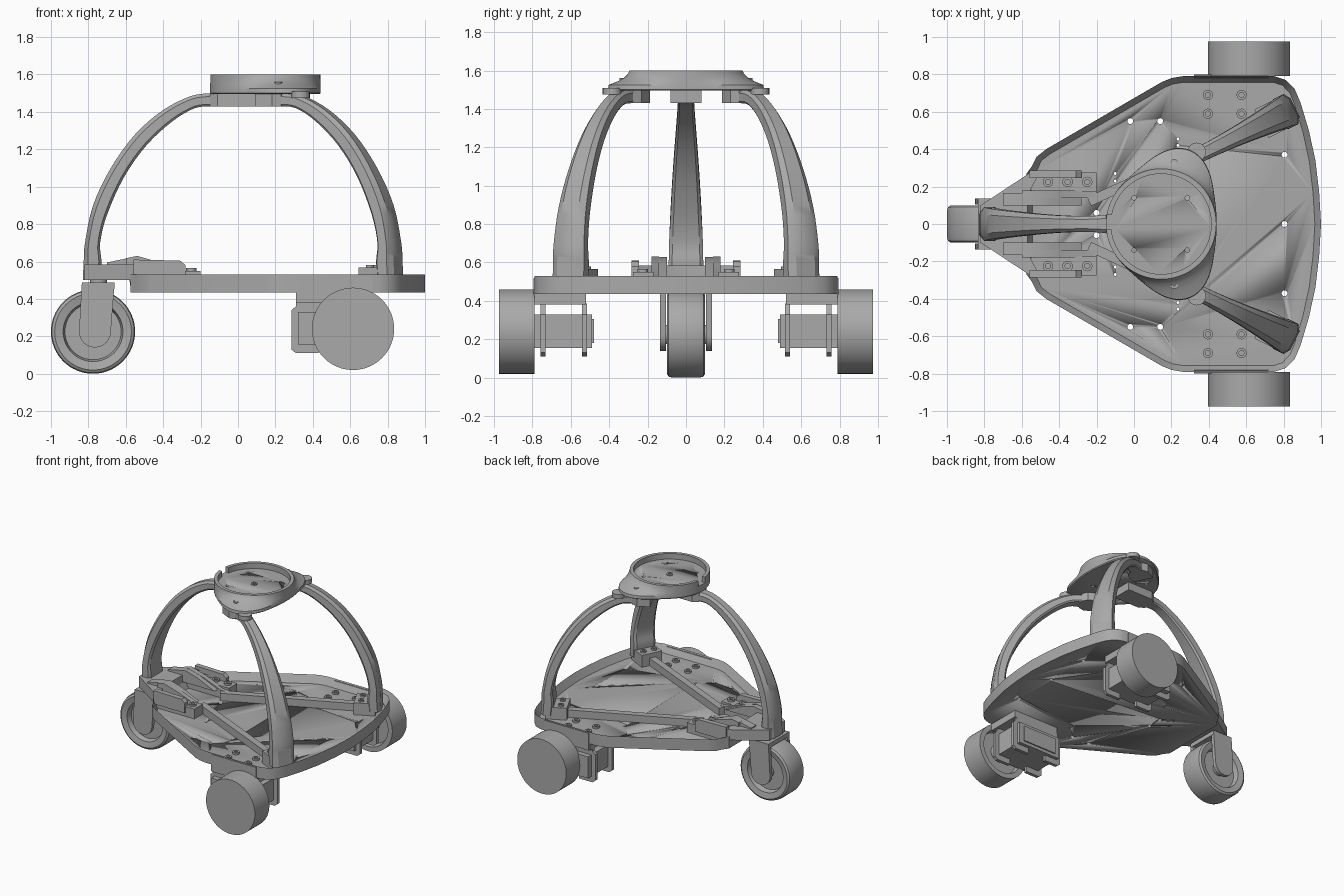
import bpy, bmesh, math
from mathutils import Vector

if "Cube" in bpy.data.objects:
    bpy.data.objects.remove(bpy.data.objects["Cube"])

GREY = (0.4, 0.4, 0.4, 1)
mat = bpy.data.materials.new("plain grey")
mat.use_nodes = True
mat.diffuse_color = GREY
mat.node_tree.nodes["Principled BSDF"].inputs["Base Color"].default_value = GREY


def activate(obj):
    bpy.ops.object.select_all(action='DESELECT')
    obj.select_set(True)
    bpy.context.view_layer.objects.active = obj


def finish(bm, name):
    bmesh.ops.recalc_face_normals(bm, faces=bm.faces[:])
    mesh = bpy.data.meshes.new(name)
    bm.to_mesh(mesh)
    bm.free()
    mesh.materials.append(mat)
    obj = bpy.data.objects.new(name, mesh)
    bpy.context.collection.objects.link(obj)
    activate(obj)
    bpy.ops.object.shade_smooth_by_angle(angle=math.radians(32))
    return obj


def add_loft(bm, rings):
    """Skin a stack of equal rings and cap both ends."""
    loops = [[bm.verts.new(p) for p in ring] for ring in rings]
    n = len(loops[0])
    for a, b in zip(loops, loops[1:]):
        for i in range(n):
            j = (i + 1) % n
            bm.faces.new((a[i], a[j], b[j], b[i]))
    bm.faces.new(loops[0])
    bm.faces.new(loops[-1])


def loft(name, rings):
    bm = bmesh.new()
    add_loft(bm, rings)
    return finish(bm, name)


def prism_rings(pts, lo, hi, axis='z'):
    if axis == 'z':
        return [[(x, y, h) for x, y in pts] for h in (lo, hi)]
    return [[(x, h, z) for x, z in pts] for h in (lo, hi)]


def prism(name, pts, lo, hi, axis='z'):
    return loft(name, prism_rings(pts, lo, hi, axis))


def box(name, x, y, z):
    return prism(name, [(x[0], y[0]), (x[1], y[0]), (x[1], y[1]), (x[0], y[1])], *z)


def circle(cx, cy, r, n=48):
    return [(cx + r * math.cos(2 * math.pi * i / n), cy + r * math.sin(2 * math.pi * i / n))
            for i in range(n)]


def wheel(name, cx, cz, profile):
    """Turn a (radius, y) profile about an axle along y."""
    return loft(name, [[(x, y, z) for x, z in circle(cx, cz, r, 64)] for r, y in profile])


def bolt(name, x, y, lo, hi, r=0.025):
    """Round bolt head with a socket."""
    levels = ((r, lo), (r, hi), (r * .5, hi), (r * .5, hi - .012))
    return loft(name, [[(px, py, z) for px, py in circle(x, y, k, 16)] for k, z in levels])


def cut(obj, stacks):
    """Subtract a set of lofted solids."""
    bm = bmesh.new()
    for rings in stacks:
        add_loft(bm, rings)
    cutter = finish(bm, "cutter")
    cutter.hide_render = True
    mod = obj.modifiers.new("cut", 'BOOLEAN')
    mod.operation, mod.object, mod.solver = 'DIFFERENCE', cutter, 'EXACT'
    activate(obj)
    bpy.ops.object.modifier_apply(modifier=mod.name)
    bpy.data.objects.remove(cutter)


# Base plate: rimmed tray with a bowed right edge
half = [(1.0, 0), (.99, .17), (.97, .34), (.935, .5), (.89, .65), (.86, .72), (.81, .77), (.75, .79),
        (.26, .79), (.2, .78), (.15, .76), (-.47, .4), (-.52, .36), (-.545, .31), (-.575, .27)]
outline = half + [(x, -y) for x, y in reversed(half[1:])]
bm = bmesh.new()
add_loft(bm, prism_rings(outline, .435, .53))
bmesh.ops.recalc_face_normals(bm, faces=bm.faces[:])
top = max(bm.faces, key=lambda f: f.calc_center_median().z)
bmesh.ops.inset_region(bm, faces=[top], thickness=.033)
for v in top.verts:
    v.co.z = .47
plate = finish(bm, "base_plate")
holes = [(.805, 0)]
for s in (1, -1):
    holes += [(.805, .37 * s), (-.02, .55 * s), (.14, .55 * s), (-.2, .06 * s)]
cut(plate, [prism_rings(circle(x, y, .016, 12), .4, .6) for x, y in holes])
small = [(x, y * s) for x, y in ((.235, .455), (.235, .42), (-.1, .27), (-.1, .23)) for s in (1, -1)]
cut(plate, [prism_rings(circle(x, y, .008, 8), .4, .6) for x, y in small])

# Arched legs: outer edge, inner edge and half width along the arch
STATIONS = [(0, .50, .09, .50, .09), (.005, .6, .1, .6, .09), (.012, .7, .093, .7, .088),
            (.055, .9, .13, .85, .08), (.15, 1.1, .22, 1.05, .068), (.28, 1.28, .34, 1.22, .055),
            (.43, 1.41, .48, 1.35, .045), (.58, 1.485, .6, 1.42, .042), (.69, 1.5, .69, 1.43, .05)]
SECTION = [(0, -.6), (0, .6), (.25, 1), (.85, 1), (1, .8), (1, -.8), (.85, -1), (.25, -1)]


def smooth_path(keys, steps=4):
    """Catmull-Rom through the stations."""
    out = []
    for i in range(len(keys) - 1):
        p0, p1, p2, p3 = (Vector(keys[max(0, min(k, len(keys) - 1))]) for k in range(i - 1, i + 3))
        for t in (j / steps for j in range(steps)):
            out.append(.5 * (2 * p1 + (p2 - p0) * t + (2 * p0 - 5 * p1 + 4 * p2 - p3) * t * t
                             + (3 * p1 - p0 - 3 * p2 + p3) * t ** 3))
    return out + [Vector(keys[-1])]


def leg(prefix, origin, inward, tip):
    ix, iy = inward

    def at(e, v):
        return origin[0] + ix * e - iy * v, origin[1] + iy * e + ix * v

    rings = []
    for eo, zo, ei, zi, w in smooth_path(STATIONS):
        rings.append([(*at(eo + (ei - eo) * u, v * w), zo + (zi - zo) * u) for u, v in SECTION])
    loft(prefix + "_leg", rings)
    prism(prefix + "_leg_tip", [at(.68, -.05), at(.72, -.08), at(tip, -.08), at(tip, .08),
                                at(.72, .08), at(.68, .05)], 1.43, 1.502)
    return at


leg("caster", (-.83, 0), (1, 0), .95)
for s, side in ((1, "back"), (-1, "front")):
    at = leg(side, (.86, .625 * s), (-.894, -.447 * s), .82)
    # Foot block, its bolts, and the rib running to the caster mount
    prism(side + "_foot", [at(.04, -.085), at(.2, -.085), at(.2, .085), at(.04, .085)], .46, .567)
    for v in (-.045, .045):
        bolt(side + "_foot_bolt", *at(.15, v), .56, .58, .022)
    a, b = Vector((-.24, .12 * s)), Vector((.72, .56 * s))
    n = (b - a).orthogonal().normalized() * .026
    prism(side + "_rib", [a + n, b + n, b - n, a - n], .46, .53)

# Top cup: round tray that swells into two side ears
CX = .145


def cup_ring(r, z, bump):
    ring = []
    for i in range(96):
        t = 2 * math.pi * i / 96
        off = abs((t + math.pi) % (2 * math.pi) - math.pi) - math.radians(69)
        k = r + .13 * bump * math.exp(-(off / math.radians(33)) ** 2)
        ring.append((CX + k * math.cos(t), k * math.sin(t), z))
    return ring


cup = loft("top_cup", [cup_ring(*p) for p in (
    (.29, 1.495, .94), (.295, 1.502, 1), (.295, 1.525, .97), (.295, 1.545, .55), (.295, 1.565, .25),
    (.295, 1.585, .07), (.295, 1.6, 0), (.268, 1.6, 0), (.268, 1.555, 0))])
notch = [(-.2, -.03), (-.1, -.03), (-.1, .05), (-.2, .05)]
cut(cup, [prism_rings(notch, 1.555, 1.7)] +
    [prism_rings(circle(x, y, .012, 12), 1.4, 1.7) for x in (0, .285) for y in (-.14, .14)])
bolt("cup_centre_bolt", CX, 0, 1.55, 1.562)
for s in (1, -1):
    bolt("cup_ear_bolt", .215, .325 * s, 1.5, 1.56, .022)
    prism("cup_ear_lug", circle(.335, .385 * s, .05, 16), 1.475, 1.51)

# Caster mount: nose plate with two sloped arms
prism("caster_mount", [(-.82, -.1), (-.54, -.285), (-.5, -.285), (-.57, -.15), (-.57, .15),
                       (-.5, .285), (-.54, .285), (-.82, .1)], .5, .585)
side_profile = [(-.76, .5), (-.76, .583), (-.54, .63), (-.4, .59), (-.26, .535), (-.2, .53),
                (-.2, .465), (-.575, .465), (-.58, .5)]
for s in (1, -1):
    arm = prism("mount_arm", side_profile[2:] + [(-.6, .5), (-.6, .617)], .14 * s, .18 * s, 'y')
    box("mount_pad", (-.55, -.2), sorted((.17 * s, .275 * s)), (.465, .55))
    prism("mount_flank", [(-.7, .5), (-.7, .595), (-.54, .628), (-.44, .6), (-.28, .53), (-.56, .53)],
          .1 * s, .165 * s, 'y')
    prism("mount_cheek", [(-.56, .5), (-.56, .61), (-.31, .605), (-.28, .58), (-.28, .5)],
          .245 * s, .285 * s, 'y')
    for x in (-.46, -.355, -.25):
        bolt("mount_bolt", x, .225 * s, .54, .565, .028)

# Caster: grooved wheel, swivel and fork
CXW, CZW = -.775, .225
wheel("caster_wheel", CXW, CZW, [(.07, -.05), (.15, -.05), (.16, -.09), (.205, -.1), (.22, -.09),
                                 (.225, -.07), (.225, .07), (.22, .09), (.205, .1), (.16, .09),
                                 (.15, .05), (.07, .05)])
wheel("caster_axle", CXW, CZW, [(.05, -.135), (.05, .135)])
fork = [(-.835, .485), (-.66, .485)]
fork += [(CXW + .01 + .085 * math.cos(a), CZW + .085 * math.sin(a))
         for a in (-math.pi * i / 12 for i in range(13))]
for s in (1, -1):
    prism("fork_arm", fork, .105 * s, .135 * s, 'y')
box("fork_crown", (-.835, -.66), (-.135, .135), (.452, .487))
prism("caster_swivel", circle(-.745, 0, .045, 24), .48, .505)

# Drive wheels, motors and brackets
for s, side in ((1, "back"), (-1, "front")):
    wheel(side + "_drive_wheel", .615, .24, [(.17, .84 * s), (.18, .79 * s), (.22, .79 * s),
                                             (.22, .975 * s)])
    wheel(side + "_axle", .615, .24, [(.07, .76 * s), (.07, .9 * s)])
    box(side + "_motor", (.32, .7), sorted((.49 * s, .8 * s)), (.155, .33))
    box(side + "_motor_cap", (.36, .66), sorted((.48 * s, .5 * s)), (.18, .305))
    box(side + "_hanger", (.31, .72), sorted((.52 * s, .79 * s)), (.38, .437))
    box(side + "_side_flange", (.32, .72), sorted((.78 * s, .795 * s)), (.38, .52))
    plate_profile = [(.285, .13), (.31, .11), (.43, .11), (.43, .155), (.59, .155), (.59, .11),
                     (.71, .11), (.735, .13), (.735, .33), (.71, .36), (.70, .385), (.31, .385),
                     (.31, .36), (.285, .34)]
    for y in (.53, .745):
        prism(side + "_bracket", plate_profile, (y - .013) * s, (y + .013) * s, 'y')
    for x in (.395, .575):
        for y in (.59, .69):
            bolt(side + "_plate_bolt", x, y * s, .465, .485, .027)
